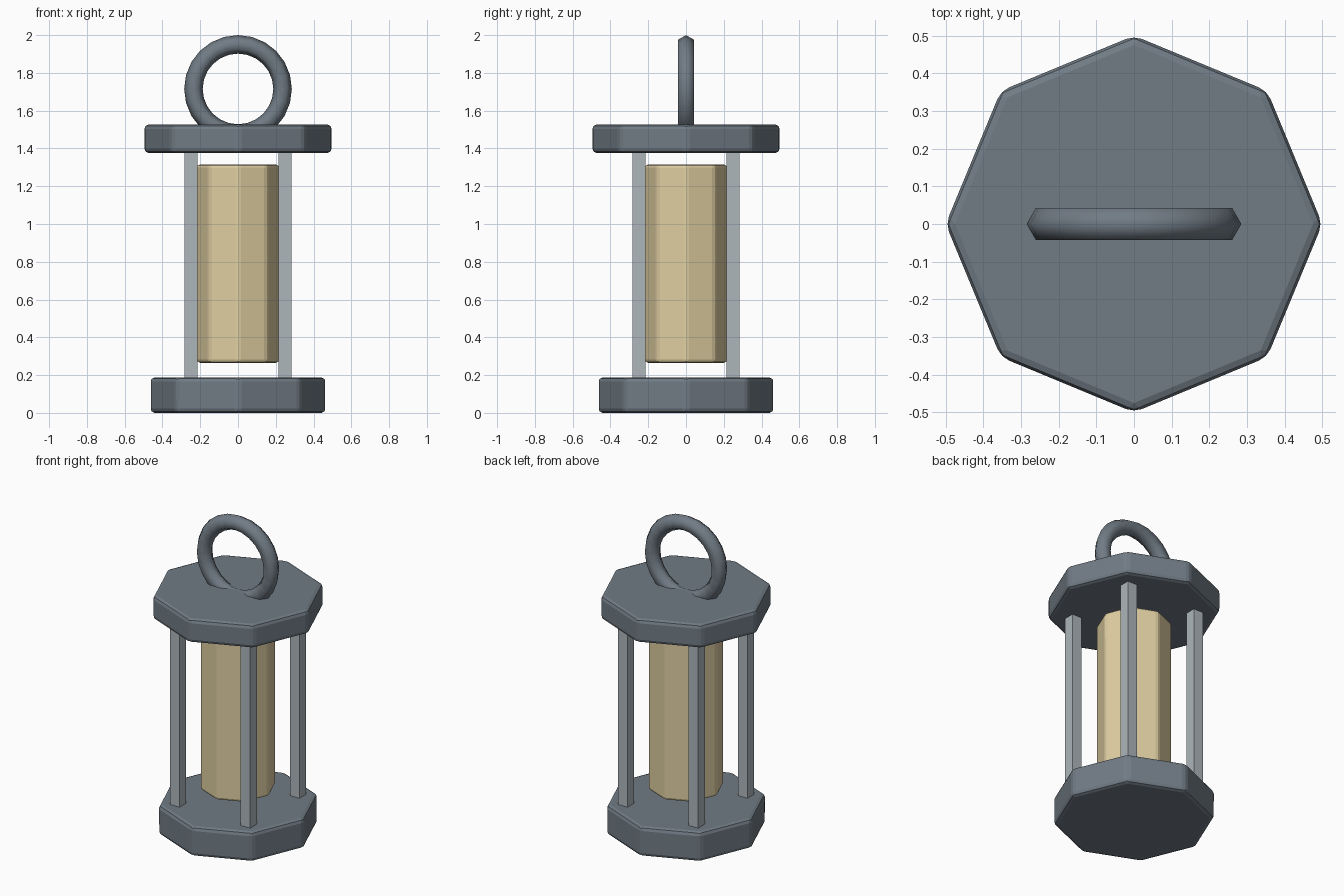
import bpy
from math import pi

if "Cube" in bpy.data.objects:
    bpy.data.objects.remove(bpy.data.objects["Cube"])


def material(name, rgb):
    m = bpy.data.materials.new(name)
    m.diffuse_color = (*rgb, 1)
    m.use_nodes = True
    m.node_tree.nodes["Principled BSDF"].inputs["Base Color"].default_value = m.diffuse_color
    return m


slate = material("slate_metal", (0.165, 0.20, 0.235))
steel = material("pale_steel", (0.42, 0.47, 0.50))
wax = material("warm_glow", (0.74, 0.62, 0.36))


def finish(name, mat):
    ob = bpy.context.object
    ob.name = ob.data.name = name
    ob.data.materials.append(mat)
    return ob


def octagon(name, radius, z0, z1, bevel, mat):
    # corners fall on the x and y axes
    bpy.ops.mesh.primitive_cylinder_add(vertices=8, radius=radius, depth=z1 - z0,
                                        location=(0, 0, (z0 + z1) / 2))
    ob = finish(name, mat)
    mod = ob.modifiers.new("bevel", 'BEVEL')
    mod.width = bevel
    mod.segments = 2
    mod.limit_method = 'ANGLE'
    return ob


# Plates and the central glowing tube
octagon("base_plate", 0.467, 0.0, 0.188, 0.023, slate)
octagon("top_plate", 0.50, 1.376, 1.526, 0.023, slate)
octagon("light_tube", 0.22, 0.265, 1.316, 0.018, wax)

# Four square corner posts, ends sunk into the plates
for sx, side in ((-1, "left"), (1, "right")):
    for sy, end in ((-1, "front"), (1, "back")):
        bpy.ops.mesh.primitive_cube_add(size=1, location=(sx * 0.249, sy * 0.249, 0.78))
        post = finish(f"{end}_{side}_post", steel)
        post.scale = (0.068, 0.068, 1.26)

# Carry ring, standing upright and partly sunk into the top plate
bpy.ops.mesh.primitive_torus_add(major_radius=0.236, minor_radius=0.049,
                                 major_segments=24, minor_segments=6,
                                 location=(0, 0, 1.715), rotation=(pi / 2, 0, 0))
finish("carry_ring", slate)
bpy.ops.object.shade_smooth()
